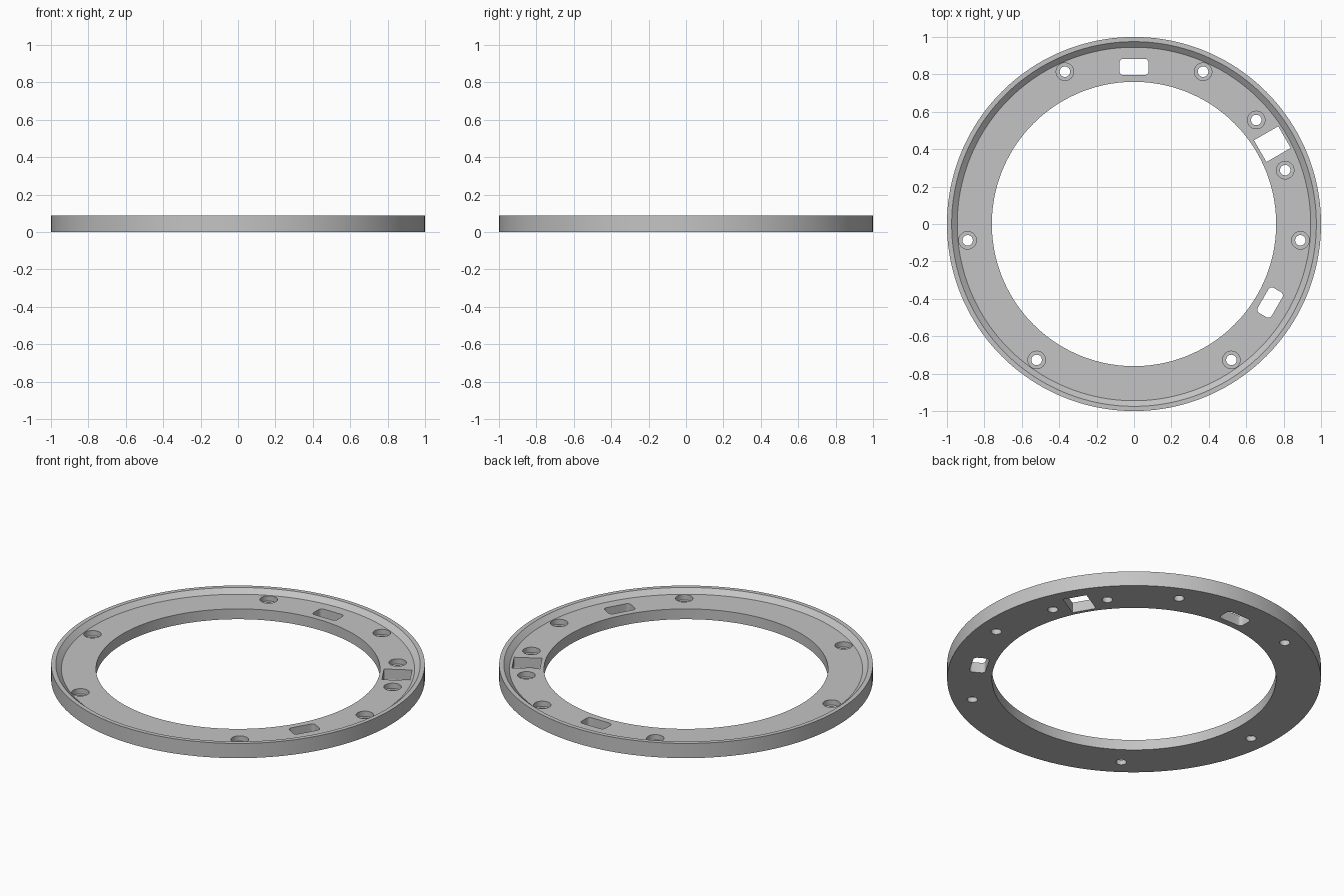
import bpy, bmesh
from math import radians, cos, sin, pi
from mathutils import Matrix

cube = bpy.data.objects.get("Cube")
if cube:
    bpy.data.objects.remove(cube, do_unlink=True)

HEIGHT, FLOOR = 0.087, 0.061
grey = bpy.data.materials.new("light_grey")
grey.use_nodes = True
colour = (0.55, 0.55, 0.55, 1)
grey.diffuse_color = colour
grey.node_tree.nodes["Principled BSDF"].inputs["Base Color"].default_value = colour


def make_object(name, bm):
    bmesh.ops.recalc_face_normals(bm, faces=bm.faces)
    mesh = bpy.data.meshes.new(name)
    bm.to_mesh(mesh)
    bm.free()
    mesh.materials.append(grey)
    obj = bpy.data.objects.new(name, mesh)
    bpy.context.collection.objects.link(obj)
    return obj


def revolve(bm, profile, steps, closed):
    """Turn an (r, z) profile around the z axis."""
    rings = []
    for i in range(steps):
        a = 2 * pi * i / steps
        rings.append([bm.verts.new((r * cos(a), r * sin(a), z)) for r, z in profile])
    n = len(profile)
    for i in range(steps):
        a, b = rings[i], rings[(i + 1) % steps]
        for j in range(n if closed else n - 1):
            k = (j + 1) % n
            bm.faces.new((a[j], b[j], b[k], a[k]))
    if not closed:
        bm.faces.new([ring[0] for ring in rings])
        bm.faces.new([ring[-1] for ring in rings])


def place(angle, radius):
    return Matrix.Rotation(radians(angle), 4, 'Z') @ Matrix.Translation((radius, 0, 0))


def screw_cutter(angle, radius):
    """Through hole with a wider flat seat above it."""
    bm = bmesh.new()
    seat = 0.03
    revolve(bm, [(0.028, -0.05), (0.028, seat), (0.047, seat), (0.047, 0.15)], 32, False)
    bm.transform(place(angle, radius))
    return make_object("screw_hole_cutter", bm)


def slot_cutter(angle, radius, depth, width, corner):
    """Box-shaped opening with optional rounded corners."""
    bm = bmesh.new()
    bmesh.ops.create_cube(bm, size=1)
    bm.transform(Matrix.Diagonal((depth, width, 0.4, 1)))
    if corner:
        upright = [e for e in bm.edges if abs(e.verts[0].co.z - e.verts[1].co.z) > 0.1]
        bmesh.ops.bevel(bm, geom=upright, offset=corner, segments=5,
                        profile=0.5, affect='EDGES')
    bm.transform(place(angle, radius))
    return make_object("slot_cutter", bm)


# Flat ring with a raised rim that slopes down to the floor
bm = bmesh.new()
revolve(bm, [(0.76, 0), (1, 0), (1, HEIGHT), (0.975, HEIGHT), (0.945, FLOOR), (0.76, FLOOR)],
        160, True)
ring = make_object("mounting_ring", bm)

# Three rounded slots, each flanked by two screw holes
cutters = []
for angle in (90, 210, 330):
    cutters.append(slot_cutter(angle, 0.84, 0.086, 0.155, 0.02))
    cutters += [screw_cutter(angle + side * 24.4, 0.894) for side in (-1, 1)]

# Square opening with its own pair of screw holes
cutters.append(slot_cutter(30, 0.854, 0.15, 0.134, 0))
cutters += [screw_cutter(30 + side * 10.4, 0.858) for side in (-1, 1)]

# Cut the openings
bpy.ops.object.select_all(action='DESELECT')
bpy.context.view_layer.objects.active = ring
ring.select_set(True)
for cutter in cutters:
    cutter.hide_render = True
    mod = ring.modifiers.new("opening", 'BOOLEAN')
    mod.operation = 'DIFFERENCE'
    mod.solver = 'EXACT'
    mod.object = cutter
    bpy.ops.object.modifier_apply(modifier=mod.name)
    bpy.data.objects.remove(cutter, do_unlink=True)

bpy.ops.object.shade_smooth_by_angle(angle=radians(30))
